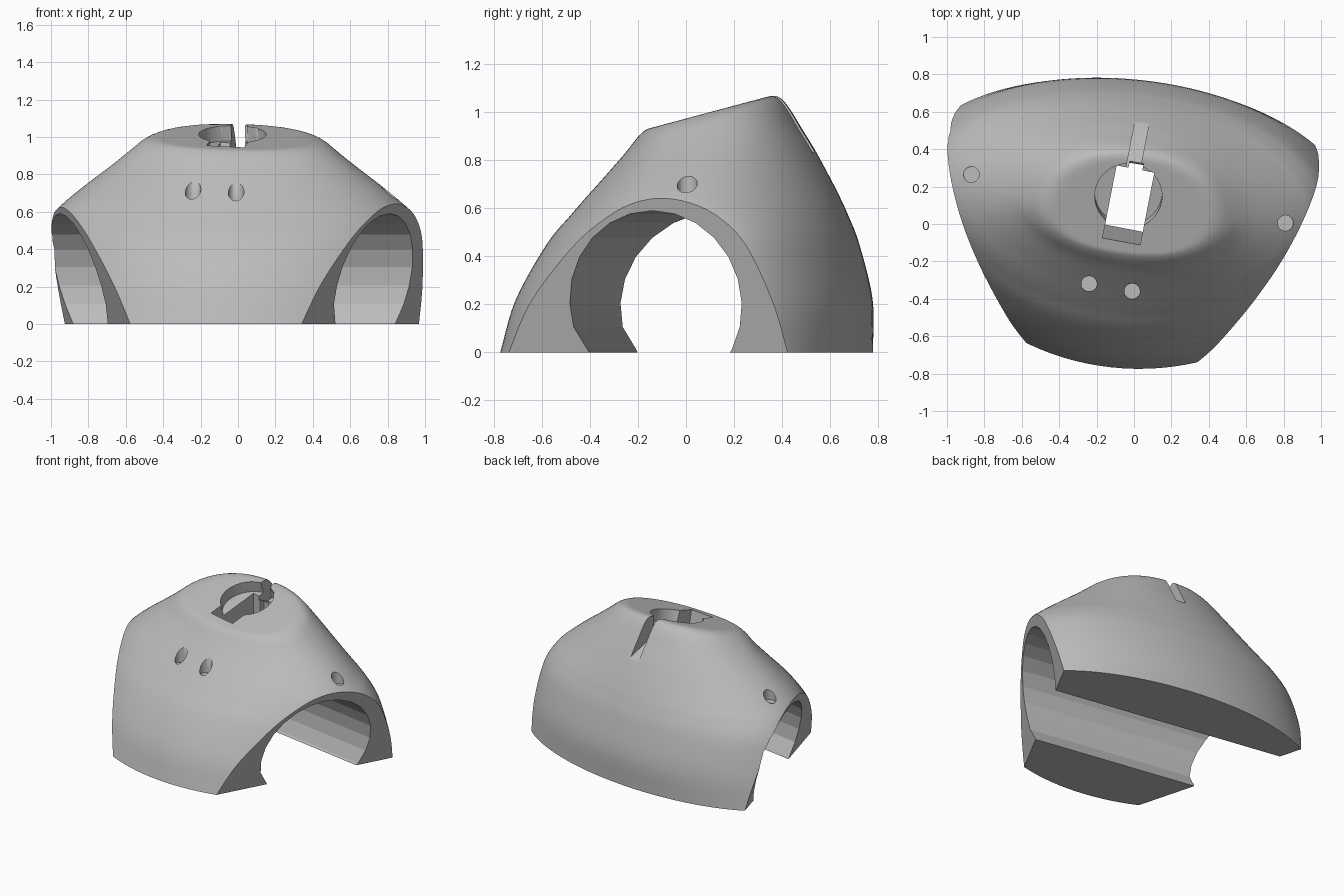
import bpy, bmesh, math
from mathutils import Vector, Matrix

if "Cube" in bpy.data.objects:
    bpy.data.objects.remove(bpy.data.objects["Cube"], do_unlink=True)

grey = bpy.data.materials.new("plain_grey")
grey.use_nodes = True
grey.diffuse_color = (0.5, 0.5, 0.5, 1)
grey.node_tree.nodes["Principled BSDF"].inputs["Base Color"].default_value = (0.5, 0.5, 0.5, 1)

BODY_TURN = math.radians(-6.3)
BORE_TURN = math.radians(-9.5)
SLOT_TURN = math.radians(-11)
BORE_R, BORE_Z = 0.385, 0.205


def finish(name, bm):
    bmesh.ops.recalc_face_normals(bm, faces=bm.faces)
    mesh = bpy.data.meshes.new(name)
    bm.to_mesh(mesh)
    bm.free()
    mesh.materials.append(grey)
    obj = bpy.data.objects.new(name, mesh)
    bpy.context.scene.collection.objects.link(obj)
    return obj


def spline(rows, steps):
    """Catmull-Rom through rows of numbers."""
    pts = [Vector(r) for r in rows]
    pts = [2 * pts[0] - pts[1]] + pts + [2 * pts[-1] - pts[-2]]
    out = []
    for a, b, c, d in zip(pts, pts[1:], pts[2:], pts[3:]):
        for i in range(steps):
            t = i / steps
            out.append(b + (c - a) * (t / 2) + (2 * a - 5 * b + 4 * c - d) * (t * t / 2)
                       + (3 * b - a - 3 * c + d) * (t ** 3 / 2))
    return out + [pts[-2]]


def soft_min(a, b, blend):
    h = max(blend - abs(a - b), 0) / blend
    return min(a, b) - h * h * blend / 4


def boxy(value, power):
    return math.copysign(abs(value) ** power, value)


# Shell body: stacked rings (height, half width, front, back, widest line, roundness)
rows = [(0, 1.17, -0.775, 0.765, 0.20, 1),
        (0.22, 1.11, -0.71, 0.765, 0.20, 1),
        (0.45, 1.05, -0.58, 0.71, 0.18, 1),
        (0.57, 0.985, -0.48, 0.665, 0.14, 1),
        (0.65, 0.905, -0.41, 0.63, 0.11, 1),
        (0.74, 0.795, -0.33, 0.585, 0.11, 1),
        (0.85, 0.65, -0.235, 0.525, 0.12, 0.96),
        (0.93, 0.55, -0.18, 0.475, 0.12, 0.9),
        (1.02, 0.44, -0.13, 0.42, 0.13, 0.88),
        (1.12, 0.29, -0.03, 0.34, 0.15, 0.9),
        (1.3, 0.02, 0.12, 0.16, 0.14, 1)]
bm = bmesh.new()
SEG = 112
rings = []
for z, a, front, back, mid, power in spline(rows, 5):
    ring = []
    for i in range(SEG):
        t = 2 * math.pi * i / SEG
        depth = (back - mid) if math.sin(t) > 0 else (mid - front)
        ring.append(bm.verts.new((-0.04 + a * boxy(math.cos(t), power),
                                  mid + depth * boxy(math.sin(t), power), z)))
    rings.append(ring)
for low, high in zip(rings, rings[1:]):
    for i in range(SEG):
        j = (i + 1) % SEG
        bm.faces.new((low[i], low[j], high[j], high[i]))
bm.faces.new(rings[0][::-1])
bm.faces.new(rings[-1])
bm.transform(Matrix.Rotation(BODY_TURN, 4, 'Z'))

# Sloped flat top with a soft rim
for v in bm.verts:
    v.co.z = soft_min(v.co.z, 0.974 + 0.268 * v.co.y, 0.05)

# Trim the two leaning ends
for point, normal in (((0.345, -0.73, 0), (0.88, -0.475, -0.22)),
                      ((-0.575, -0.64, 0), (-0.964, -0.265, -0.26))):
    cut = bmesh.ops.bisect_plane(bm, geom=bm.verts[:] + bm.edges[:] + bm.faces[:],
                                 plane_co=point, plane_no=normal, clear_outer=True)
    edges = [e for e in cut["geom_cut"] if isinstance(e, bmesh.types.BMEdge)]
    bmesh.ops.edgeloop_fill(bm, edges=edges)
shell = finish("shell_body", bm)


def cylinder(name, radius, depth, sides, matrix):
    b = bmesh.new()
    bmesh.ops.create_cone(b, cap_ends=True, segments=sides, radius1=radius,
                          radius2=radius, depth=depth, matrix=matrix)
    return finish(name, b)


def box(size, matrix):
    b = bmesh.new()
    bmesh.ops.create_cube(b, size=1, matrix=matrix @ Matrix.Diagonal((*size, 1)))
    return b


cutters = []

# Cross bore, with a straight ledge low on its front wall
bore = cylinder("bore_cutter", BORE_R, 3, 24, Matrix.Rotation(math.pi / 2, 4, 'Y'))
for v in bore.data.vertices:
    if v.co.y < 0 and v.co.z < -0.13:
        v.co.y = max(v.co.y, -0.315)
bore_frame = Matrix.Translation((0, -0.005, BORE_Z)) @ Matrix.Rotation(BORE_TURN, 4, 'Z')
bore.data.transform(bore_frame)
cutters.append(bore)

# Round recess square to the sloped top
tilt = Matrix.Rotation(math.atan(0.268), 4, 'X')
recess = Matrix.Translation((-0.03, 0.15, 1.01)) @ tilt @ Matrix.Translation((0, 0, 0.12))
cutters.append(cylinder("recess_cutter", 0.18, 0.4, 48, recess))

# Rectangular through hole with a sloped front wall
turn = Matrix.Rotation(SLOT_TURN, 4, 'Z')
b = box((0.205, 0.395, 0.8), Matrix.Translation((0, 0, 0.8)))
for v in b.verts:
    if v.co.y < 0:
        v.co.y += 0.11 if v.co.z < 0.8 else -0.05
b.transform(Matrix.Translation((-0.03, 0.10, 0)) @ turn)
cutters.append(finish("window_cutter", b))

# Narrow slot: a deep notch behind the hole, then a floor sloping down the back
notch = Matrix.Translation((0.005, 0.28, 0.8)) @ turn
cutters.append(finish("notch_cutter", box((0.075, 0.1, 0.8), notch)))
slot = Matrix.Translation((0.02, 0.425, 0.88)) @ turn @ Matrix.Rotation(math.radians(-25), 4, 'X')
cutters.append(finish("slot_cutter", box((0.075, 0.4, 0.4), slot @ Matrix.Translation((0, 0, 0.2)))))

# Screw pockets
for x, y in ((-0.24, -0.32), (-0.01, -0.36), (-0.87, 0.265), (0.81, 0.005)):
    place = Matrix.Translation((x, y, 0.645 + 0.2))
    cutters.append(cylinder("screw_cutter", 0.042, 0.4, 20, place))

bpy.context.view_layer.objects.active = shell
shell.select_set(True)
for c in cutters:
    mod = shell.modifiers.new(c.name, 'BOOLEAN')
    mod.operation, mod.solver, mod.object = 'DIFFERENCE', 'EXACT', c
    bpy.ops.object.modifier_apply(modifier=mod.name)
for c in cutters:
    bpy.data.objects.remove(c, do_unlink=True)

# Smooth outside, faceted bore
bpy.ops.object.shade_smooth_by_angle(angle=math.radians(45))
to_bore = bore_frame.inverted()
for p in shell.data.polygons:
    q = to_bore @ p.center
    if math.hypot(q.y, q.z) < BORE_R + 0.002:
        p.use_smooth = False
